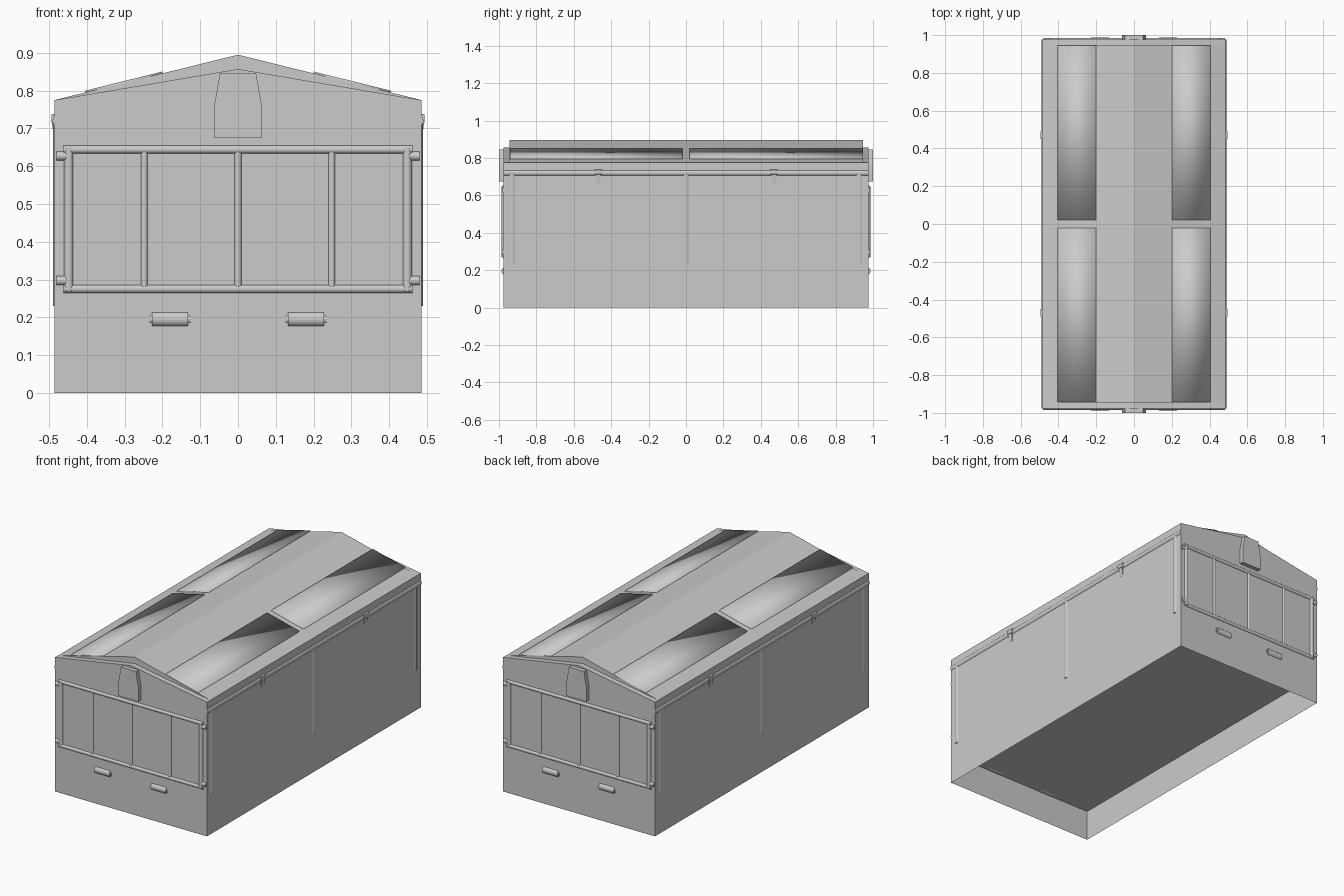
import bpy, bmesh
from mathutils import Vector

if "Cube" in bpy.data.objects:
    bpy.data.objects.remove(bpy.data.objects["Cube"])

HW, HL = 0.485, 0.976          # half width / half length of the body
EAVE, GABLE, RIDGE = 0.775, 0.857, 0.895


def prism(name, profile, y0, y1, smooth=False, open_bottom=False):
    """Extrude an x-z profile along y."""
    bm = bmesh.new()
    base = bm.faces.new([bm.verts.new((x, y0, z)) for x, z in profile])
    ext = bmesh.ops.extrude_face_region(bm, geom=[base], use_keep_orig=True)
    moved = [g for g in ext["geom"] if isinstance(g, bmesh.types.BMVert)]
    bmesh.ops.translate(bm, verts=moved, vec=(0, y1 - y0, 0))
    bmesh.ops.recalc_face_normals(bm, faces=bm.faces[:])
    if open_bottom:
        low = [f for f in bm.faces if all(v.co.z < 1e-5 for v in f.verts)]
        bmesh.ops.delete(bm, geom=low, context='FACES_ONLY')
    for f in bm.faces:
        f.smooth = smooth
    me = bpy.data.meshes.new(name)
    bm.to_mesh(me)
    bm.free()
    ob = bpy.data.objects.new(name, me)
    bpy.context.collection.objects.link(ob)
    return ob


def tube(name, a, b, r, sides=16):
    """Capped cylinder between two points."""
    a, b = Vector(a), Vector(b)
    bpy.ops.mesh.primitive_cylinder_add(vertices=sides, radius=r, depth=(b - a).length,
                                        location=(a + b) / 2)
    ob = bpy.context.object
    ob.name = name
    ob.rotation_euler = (b - a).to_track_quat('Z', 'Y').to_euler()
    bpy.ops.object.shade_smooth_by_angle(angle=0.7)
    return ob


def roof_z(x):
    return RIDGE - (RIDGE - EAVE) * abs(x) / HW


# Body shell, open underneath, with a raised floor
prism("body_shell", [(-HW, 0), (HW, 0), (HW, EAVE), (0, GABLE), (-HW, EAVE)],
      -HL, HL, open_bottom=True)
bpy.ops.mesh.primitive_plane_add(size=2, location=(0, 0, 0.178))
floor = bpy.context.object
floor.name = "raised_floor"
floor.scale = (HW, HL, 1)

# Raised roof, set back from the gable ends
prism("roof", [(-HW, EAVE), (HW, EAVE), (0, RIDGE)], -0.945, 0.945)

# Four thin roof panels
for sx in (-1, 1):
    for y0, y1 in ((-0.942, -0.02), (0.02, 0.945)):
        a, b = 0.405 * sx, 0.2 * sx
        prism("roof_panel", [(a, roof_z(a) - 0.004), (a, roof_z(a) + 0.005),
                             (b, roof_z(b) + 0.005), (b, roof_z(b) - 0.004)],
              y0, y1, smooth=True)

# Side walls: gutter pipe, brackets and downpipes
for sx in (-1, 1):
    tube("gutter", (sx * 0.474, -HL, 0.72), (sx * 0.474, HL, 0.72), 0.017)
    for y in (-0.47, 0.47):
        prism("gutter_bracket_top", [(sx * 0.48, 0.74), (sx * 0.494, 0.737),
                                     (sx * 0.494, 0.715), (sx * 0.48, 0.7)], y - 0.02, y + 0.02)
        prism("gutter_bracket_tail", [(sx * 0.48, 0.72), (sx * 0.493, 0.72),
                                      (sx * 0.486, 0.665), (sx * 0.48, 0.665)],
              y - 0.014, y + 0.014)
    for y in (-0.93, 0, 0.925):
        tube("downpipe", (sx * 0.467, y, 0.23), (sx * 0.467, y, 0.72), 0.023)

# Both end walls: tube frame, hinges, lamps and gable vent
for sy in (-1, 1):
    y = sy * 0.973
    for z in (0.275, 0.644):
        tube("frame_rail", (-0.462, y, z), (0.462, y, z), 0.011)
    for x in (-0.448, 0.448):
        tube("frame_side", (x, y, 0.27), (x, y, 0.648), 0.0125)
    for x in (-0.248, 0, 0.248):
        tube("frame_bar", (x, y, 0.275), (x, y, 0.644), 0.0095)
    for sx in (-1, 1):
        for z in (0.297, 0.627):
            tube("hinge", (sx * 0.455, y, z), (sx * 0.481, y, z), 0.0125)
        tube("lamp_body", (sx * 0.132, sy * 0.966, 0.195), (sx * 0.228, sy * 0.966, 0.195), 0.021)
        tube("lamp_caps", (sx * 0.126, sy * 0.968, 0.195), (sx * 0.234, sy * 0.968, 0.195), 0.012)
    prism("gable_vent", [(-0.063, 0.675), (0.063, 0.675), (0.063, 0.76),
                         (0.048, 0.845), (-0.048, 0.845), (-0.063, 0.76)],
          sy * 0.97, sy * 1.0)
